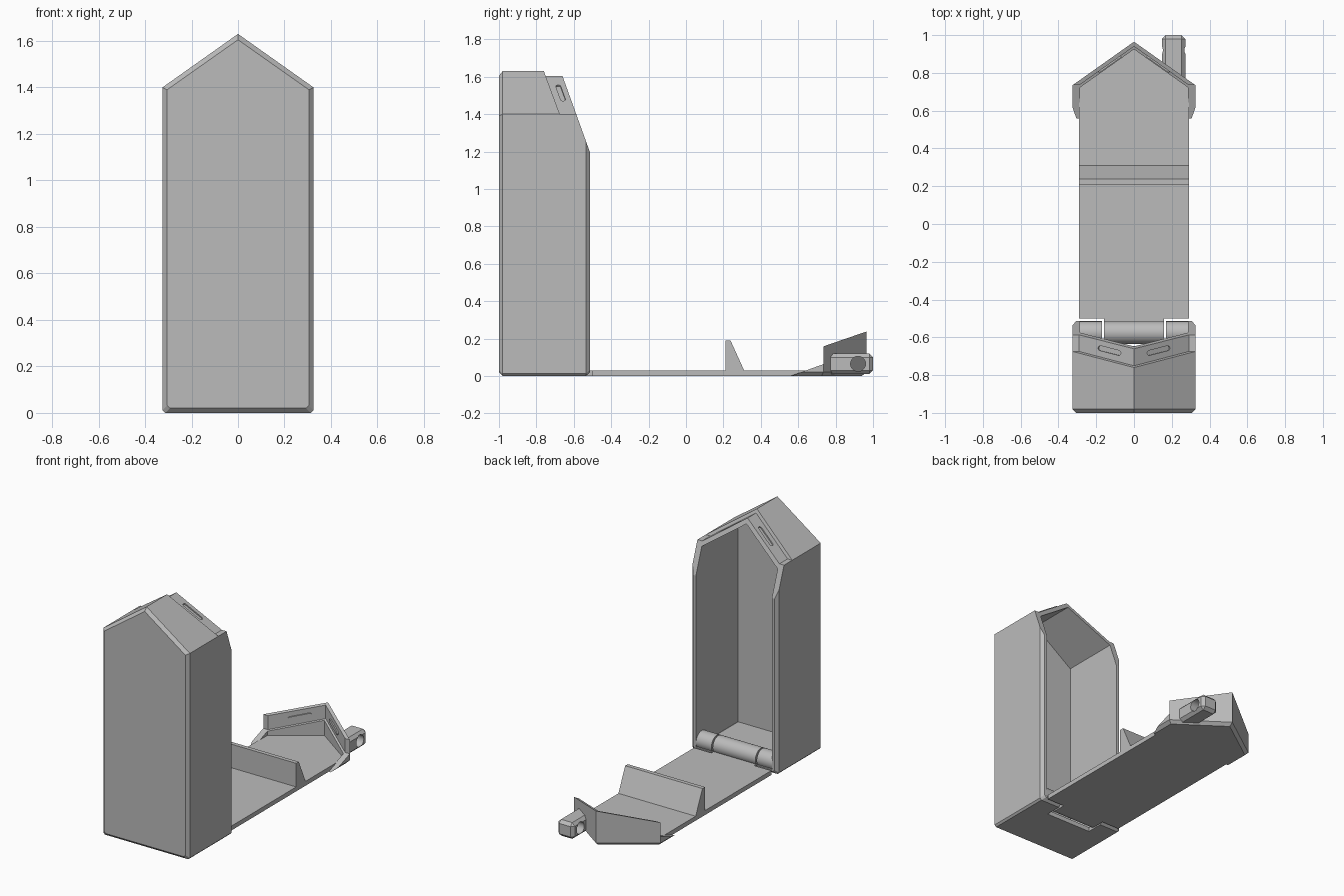
import bpy, bmesh, math
from mathutils import Vector

if "Cube" in bpy.data.objects:
    bpy.data.objects.remove(bpy.data.objects["Cube"])

grey = bpy.data.materials.new("plain_grey")
grey.diffuse_color = (0.5, 0.5, 0.5, 1)
grey.use_nodes = True
grey.node_tree.nodes["Principled BSDF"].inputs["Base Color"].default_value = grey.diffuse_color


def finish(name, bm):
    bmesh.ops.recalc_face_normals(bm, faces=bm.faces[:])
    me = bpy.data.meshes.new(name)
    bm.to_mesh(me)
    bm.free()
    ob = bpy.data.objects.new(name, me)
    bpy.context.scene.collection.objects.link(ob)
    me.materials.append(grey)
    return ob


def loft(name, sections, cuts=()):
    """Skin matching sections, cap the ends, then slice off the side each normal points to."""
    bm = bmesh.new()
    rings = [[bm.verts.new(p) for p in s] for s in sections]
    n = len(rings[0])
    bm.faces.new(rings[0])
    bm.faces.new(rings[-1])
    for a, b in zip(rings, rings[1:]):
        for i in range(n):
            j = (i + 1) % n
            bm.faces.new((a[i], a[j], b[j], b[i]))
    slice_off(bm, cuts)
    return finish(name, bm)


def slice_off(bm, cuts):
    for co, no in cuts:
        bmesh.ops.bisect_plane(bm, geom=bm.verts[:] + bm.edges[:] + bm.faces[:],
                               plane_co=co, plane_no=no, clear_outer=True)
        bmesh.ops.holes_fill(bm, edges=[e for e in bm.edges if e.is_boundary], sides=0)


def block(name, lo, hi, chamfer=0, cuts=()):
    bm = bmesh.new()
    bmesh.ops.create_cube(bm, size=1)
    for v in bm.verts:
        v.co = [(a + b) / 2 + c * (b - a) for a, b, c in zip(lo, hi, v.co)]
    if chamfer:
        bmesh.ops.bevel(bm, geom=bm.edges[:], offset=chamfer, segments=1, affect='EDGES')
    slice_off(bm, cuts)
    return finish(name, bm)


def rod(name, x0, x1, y, z, r):
    """Round bar along x."""
    ring = [(math.cos(i * math.tau / 48) * r + y, math.sin(i * math.tau / 48) * r + z) for i in range(48)]
    ob = loft(name, [[(x, p, q) for p, q in ring] for x in (x0, x1)])
    bpy.ops.object.select_all(action='DESELECT')
    ob.select_set(True)
    bpy.context.view_layer.objects.active = ob
    bpy.ops.object.shade_smooth_by_angle(angle=math.radians(35))
    return ob


def pill(name, centre, along, normal, half, r, depth):
    """Shallow bar with rounded ends, centred in depth on the given point."""
    c, u, n = Vector(centre), Vector(along).normalized(), Vector(normal).normalized()
    v = n.cross(u)
    pts = []
    for end in (1, -1):
        for i in range(9):
            a = -math.pi / 2 + math.pi * i / 8
            pts.append(c + end * (u * (half - r + r * math.cos(a)) + v * r * math.sin(a)))
    return loft(name, [[p + n * d for p in pts] for d in (-depth, depth)])


def carve(ob, cutter):
    mod = ob.modifiers.new("carve", 'BOOLEAN')
    mod.operation, mod.solver, mod.object = 'DIFFERENCE', 'EXACT', cutter
    bpy.context.view_layer.objects.active = ob
    bpy.ops.object.modifier_apply(modifier=mod.name)
    bpy.data.objects.remove(cutter)


def house(w, base, eave, peak, c=0.012):
    """Gabled outline with small bottom corner cuts."""
    return [(-w + c, base), (w - c, base), (w, base + c), (w, eave), (0, peak), (-w, eave), (-w, base + c)]


def upright(pts, y):
    return [(p, y, q) for p, q in pts]


def flat(pts, z):
    return [(p, q, z) for p, q in pts]


SLOPE = 0.708   # gable pitch
RAKE = 0.36     # slant of the opening

# Box: gabled shell, open at the back with a raked top
full, inset = house(0.325, 0, 1.40, 1.63), house(0.305, 0.02, 1.39, 1.605)
box = loft("box_shell", [upright(inset, -1), upright(full, -0.98),
                         upright(full, -0.535), upright(inset, -0.513)],
           [((0, -0.515, 1.2), (0, 1, RAKE))])
carve(box, loft("cavity", [upright(house(0.285, 0.03, 1.368, 1.57, 0.001), y) for y in (-0.965, 0)]))

# Recessed roof lip that the lid overlaps
notch = [(-0.4, 1.4), (-0.4, 1.9), (0.4, 1.9), (0.4, 1.4), (0.29, 1.4), (0, 1.605), (-0.29, 1.4)]
carve(box, loft("lip_step", [upright(notch, y) for y in (-0.97, -0.3)],
                [((0, -0.76, 1.63), (0, -1, -0.37))]))
for s in (1, -1):
    carve(box, pill("lip_groove", (s * 0.13, -0.67, 1.513), (s, 0.255, -SLOPE),
                    (s * SLOPE, 0, 1), 0.075, 0.013, 0.008))
carve(box, block("hinge_gap", (-0.17, -0.645, -0.1), (0.17, -0.3, 0.15)))

# Hinge barrel
HY, HZ, HR = -0.575, 0.06, 0.06
for side, s in (("right", 1), ("left", -1)):
    rod("hinge_knuckle_" + side, s * 0.17, s * 0.29, HY, HZ, HR)
rod("hinge_knuckle_middle", -0.16, 0.16, HY, HZ, HR)
block("hinge_tab", (-0.16, HY, 0), (0.16, -0.5, 0.03))

# Lid plate and its cross rib
block("lid_plate", (-0.29, -0.5, 0), (0.29, 0.66, 0.03))
rib = [(0.21, 0.02), (0.21, 0.19), (0.238, 0.19), (0.315, 0.02)]
loft("lid_rib", [[(x, p, q) for p, q in rib] for x in (-0.29, 0.29)])

# Lid gable end: chamfered tray cut on the rake
full, inset = house(0.325, 0.5, 0.735, 0.965), house(0.305, 0.5, 0.725, 0.94)
step = (0, 0.74, 0.065)
gable = loft("lid_gable", [flat(inset, 0), flat(full, 0.02), flat(full, 0.35)],
             [(step, (0, -RAKE, 1))])
carve(gable, loft("gable_cavity", [flat(house(0.285, 0.4, 0.723, 0.925), z) for z in (0.03, 0.5)]))

# Thin overlapping rim with snap ridges
rim = [(-0.325, 0.735), (0, 0.965), (0.325, 0.735), (0.29, 0.735), (0, 0.94), (-0.29, 0.735)]
loft("lid_rim", [flat(rim, z) for z in (0, 0.4)],
     [(step, (0, RAKE, -1)), ((0, 0.74, 0.16), (0, -0.345, 1))])
for side, s in (("right", 1), ("left", -1)):
    pill("snap_ridge_" + side, (s * 0.13, 0.848, 0.151), (s, -SLOPE, -0.255),
         (-s * SLOPE, -1, 0), 0.075, 0.013, 0.008)

# Loop block on the gable with a cross hole
loop = block("loop_block", (0.148, 0.6, 0.01), (0.272, 1.0, 0.12), 0.02,
             [((0, 0.953, 0), (-SLOPE, -1, 0))])
carve(loop, rod("loop_hole", 0.0, 0.5, 0.92, 0.065, 0.04))
